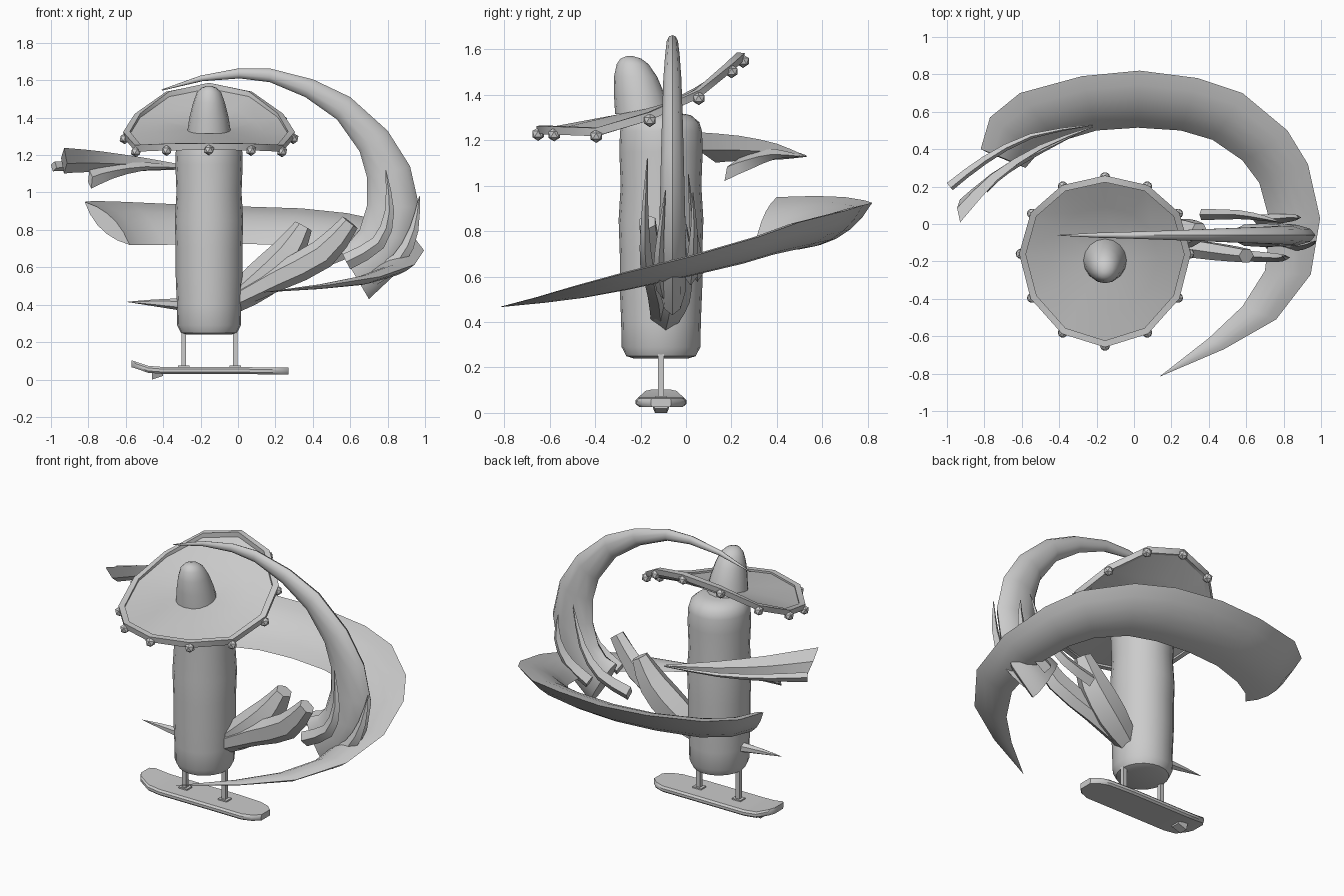
import bpy, bmesh, math
from mathutils import Vector as V

if "Cube" in bpy.data.objects:
    bpy.data.objects.remove(bpy.data.objects["Cube"])

grey = bpy.data.materials.new("plain grey")
grey.diffuse_color = (0.6, 0.6, 0.6, 1)
grey.use_nodes = True
grey.node_tree.nodes["Principled BSDF"].inputs["Base Color"].default_value = grey.diffuse_color


def finish(name, bm, angle=35):
    bmesh.ops.remove_doubles(bm, verts=bm.verts, dist=0.0005)
    bmesh.ops.recalc_face_normals(bm, faces=bm.faces)
    me = bpy.data.meshes.new(name)
    bm.to_mesh(me)
    bm.free()
    me.materials.append(grey)
    me.shade_smooth()
    me.set_sharp_from_angle(angle=math.radians(angle))
    ob = bpy.data.objects.new(name, me)
    bpy.context.collection.objects.link(ob)
    return ob


def loft(name, rings, angle=35, caps=True):
    """Skin a list of closed rings that share one point count."""
    bm = bmesh.new()
    vs = [[bm.verts.new(p) for p in r] for r in rings]
    n = len(rings[0])
    for a, b in zip(vs, vs[1:]):
        for i in range(n):
            j = (i + 1) % n
            bm.faces.new((a[i], a[j], b[j], b[i]))
    if caps:
        bm.faces.new(vs[0])
        bm.faces.new(vs[-1])
    return finish(name, bm, angle)


def circle(c, rx, ry, n):
    return [V((c[0] + rx * math.cos(2 * math.pi * i / n),
               c[1] + ry * math.sin(2 * math.pi * i / n), c[2])) for i in range(n)]


def refine(pts):
    """Insert a smooth midpoint between neighbouring points."""
    e = [pts[0] * 2 - pts[1]] + pts + [pts[-1] * 2 - pts[-2]]
    out = []
    for i in range(1, len(e) - 2):
        out += [e[i], (e[i] * 9 + e[i + 1] * 9 - e[i - 1] - e[i + 2]) / 16]
    return out + [pts[-1]]


def sweep(name, path, widths, thick, n=6, up=(0, 1, 0), slant=0):
    """Tapered rod or blade: 'thick' is measured along 'up'."""
    both = refine([V((w, h, 0)) for w, h in zip(widths, thick)])
    pts = refine([V(p) for p in path])
    rings = []
    for k, p in enumerate(pts):
        t = (pts[min(k + 1, len(pts) - 1)] - pts[max(k - 1, 0)]).normalized()
        u = V(up) - t * t.dot(V(up))
        u.normalize()
        s = t.cross(u)
        if k == len(pts) - 1:
            s = s - t * slant / both[k].x
        rings.append([p + s * both[k].x * math.cos(2 * math.pi * i / n)
                      + u * both[k].y * math.sin(2 * math.pi * i / n) for i in range(n)])
    return loft(name, rings)


# Body: rounded upright trunk, slightly uneven
body = [(.24, .12), (.25, .15), (.29, .17), (.4, .172), (.55, .178), (.7, .178), (.85, .183),
        (1.0, .174), (1.15, .18), (1.24, .177), (1.28, .165), (1.31, .13), (1.32, .08)]
loft("trunk", [circle((-.155, -.11, z), r, r * 1.02, 20) for z, r in body])

# Hat: the brim height follows the depth
PROFILE = [(-.66, 1.25), (-.39, 1.24), (-.16, 1.31), (.06, 1.41), (.19, 1.52), (.25, 1.575)]


def brim_z(y):
    for (a, za), (b, zb) in zip(PROFILE, PROFILE[1:]):
        if y <= b:
            return za + (zb - za) * (y - a) / (b - a)
    return PROFILE[-1][1]


rim = []
for i in range(12):
    a = math.pi / 6 * i
    y = -.2 + .445 * math.sin(a) + .04 * math.cos(a) ** 2
    rim.append(V((-.155 + .445 * math.cos(a), y, brim_z(y))))
hub = [V((-.155 + .13 * math.cos(math.pi / 6 * i), -.19 + .13 * math.sin(math.pi / 6 * i),
          1.335 + .025 * math.sin(math.pi / 6 * i))) for i in range(12)]
mid = [r.lerp(h, .5) for r, h in zip(rim, hub)]
dn = V((0, 0, -.012))
loft("hat_brim", [hub, mid, rim, [p + dn for p in rim], [p + dn for p in mid],
                  [p + dn for p in hub]], caps=True)
cen = V((-.155, -.2, 1.35))
edge = []
for dr, dz in ((-.022, -.02), (.008, -.022), (.014, .014), (-.022, .016), (-.022, -.02)):
    edge.append([p + V((p.x - cen.x, p.y - cen.y, 0)).normalized() * dr + V((0, 0, dz)) for p in rim])
loft("hat_rim", edge, caps=False)
crown = [(1.315, .118, .122, -.19), (1.40, .105, .112, -.205), (1.48, .085, .095, -.222),
         (1.535, .065, .07, -.235), (1.56, .04, .045, -.243), (1.57, .012, .015, -.247)]
loft("hat_crown", [circle((-.155, y, z), a, b, 16) for z, a, b, y in crown], 60)
for i, p in enumerate(rim):
    bm = bmesh.new()
    bmesh.ops.create_icosphere(bm, subdivisions=1, radius=.03)
    out = V((p.x - cen.x, p.y - cen.y, 0)).normalized() * .006
    bmesh.ops.translate(bm, verts=bm.verts, vec=p + out + V((0, 0, -.022)))
    finish(f"hat_bobble_{i}", bm, 20)

# Board with an upturned end, two posts and their foot plates
stations = [(-.57, .045, .066), (-.55, .075, .06), (-.48, .105, .036), (-.4, .112, .03), (0, .112, .03),
            (.17, .108, .027), (.23, .085, .027), (.27, .045, .027)]
loft("board", [[V((x, -.11 + s * w, z + h)) for s, h in
                ((-.9, 0), (.9, 0), (1, .01), (1, .026), (.9, .037), (-.9, .037), (-1, .026), (-1, .01))]
               for x, w, z in stations])


def box(name, lo, hi):
    bm = bmesh.new()
    bmesh.ops.create_cube(bm, size=1)
    for v in bm.verts:
        v.co = V([l + (h - l) * (c + .5) for l, h, c in zip(lo, hi, v.co)])
    return finish(name, bm)


for i, x in enumerate((-.29, -.015)):
    box(f"post_{i}", (x - .013, -.123, .06), (x + .013, -.097, .28))
    box(f"foot_plate_{i}", (x - .03, -.135, .06), (x + .03, -.085, .075))
loft("board_fin", [[V((x, -.11 + s * .045, z)) for s, z in ((-.6, a), (.6, a), (1, .05), (-1, .05))]
                   for x, a in ((-.46, 0), (-.4, .02))])

# Lying crescent: lens section, outer edge high and inner edge low
outer = [(-.82, .4, .95), (-.77, .57, .955), (-.61, .7, .95), (-.28, .79, .935), (.03, .82, .925),
         (.34, .78, .915), (.58, .7, .89), (.82, .5, .84), (.93, .32, .775), (.995, .03, .69),
         (.945, -.27, .615), (.76, -.51, .55), (.48, -.67, .505), (.14, -.815, .468)]
inner = [(-.58, .3, .72), (-.52, .37, .72), (-.4, .44, .72), (-.2, .5, .725), (.02, .515, .725),
         (.25, .5, .72), (.42, .45, .715), (.58, .34, .69), (.67, .22, .655), (.73, -.0, .605),
         (.70, -.25, .55), (.58, -.44, .515), (.40, -.61, .49), (.14, -.813, .466)]
rings = []
for k, (o, i) in enumerate(zip(outer, inner)):
    o, i = V(o), V(i)
    t = V(outer[min(k + 1, 13)]) - V(outer[max(k - 1, 0)])
    n = t.cross(o - i).normalized()
    n = n if n.z < 0 else -n
    w = (o - i).length

    def pt(f, sag):
        return o.lerp(i, f) + n * w * sag * 4 * f * (1 - f)
    rings.append([o, pt(.2, .13), pt(.4, .13), pt(.6, .13), pt(.8, .13), i,
                  pt(.8, -.12), pt(.6, -.12), pt(.4, -.12), pt(.2, -.12)])
loft("lying_crescent", rings, 40)

# Standing crescent: lens section, sharp inner and outer edges
arc = [(-.41, 1.55, -.405, 1.545, .002), (-.2, 1.625, -.19, 1.595, .014), (0, 1.663, .01, 1.61, .02),
       (.17, 1.663, .17, 1.59, .026), (.4, 1.605, .36, 1.51, .034), (.6, 1.51, .53, 1.39, .042),
       (.8, 1.33, .65, 1.22, .048), (.92, 1.14, .69, 1.08, .053), (.97, .92, .69, .93, .058),
       (.94, .74, .65, .80, .062), (.86, .58, .6, .74, .066), (.7, .43, .53, .72, .06)]
rings = []
for ox, oz, ix, iz, h in arc:
    o, i = V((ox, -.06, oz)), V((ix, -.06, iz))
    rings.append([o.lerp(i, .5 - .5 * math.cos(a)) + V((0, h * math.sin(a), 0))
                  for a in [math.pi / 5 * j for j in range(10)]])
loft("standing_crescent", rings, 45)

# Two angular arms growing out of the trunk
sweep("arm_upper", [(-.03, -.09, .42), (.12, -.07, .53), (.26, -.05, .67), (.35, -.04, .82)],
      (.07, .1, .09, .05), (.06, .1, .09, .05))
sweep("arm_lower", [(-.03, -.11, .42), (.2, -.12, .54), (.45, -.15, .67), (.6, -.17, .84)],
      (.05, .07, .08, .05), (.05, .055, .05, .04))

# Pointed blades around the foot of the standing crescent
spikes = [[(.79, -.17, 1.12), (.81, -.18, .9), (.75, -.18, .73), (.58, -.17, .63)],
          [(.87, .03, .97), (.87, .035, .82), (.80, .03, .69), (.66, .02, .6)],
          [(.97, -.09, .98), (.94, -.11, .8), (.86, -.12, .64), (.71, -.1, .54)],
          [(.78, .01, 1.05), (.7, .03, .82), (.56, .05, .68), (.36, .05, .62)]]
for i, path in enumerate(spikes):
    sweep(f"spike_{i}", path, (.002, .025, .04, .045), (.002, .014, .024, .03), 4)

# Three blades that widen towards the far left
blades = [([(-.22, .52, 1.13), (-.5, .41, 1.15), (-.75, .25, 1.165), (-.93, .07, 1.17)], .08, .045),
          ([(-.22, .53, 1.13), (-.55, .47, 1.14), (-.8, .34, 1.14), (-.985, .2, 1.14)], .028, 0),
          ([(-.25, .51, 1.13), (-.5, .39, 1.14), (-.68, .29, 1.11), (-.79, .2, 1.07)], .05, -.03)]
for i, (path, w, sl) in enumerate(blades):
    sweep(f"left_blade_{i}", path, (.004, w * .45, w * .75, w), (.003, .014, .022, .026), 4,
          (.5, .8, .1), sl)

# Small thorn at the lower left
sweep("thorn", [(-.28, -.11, .40), (-.45, -.11, .41), (-.59, -.11, .415)], (.035, .018, .001), (.035, .018, .001))
